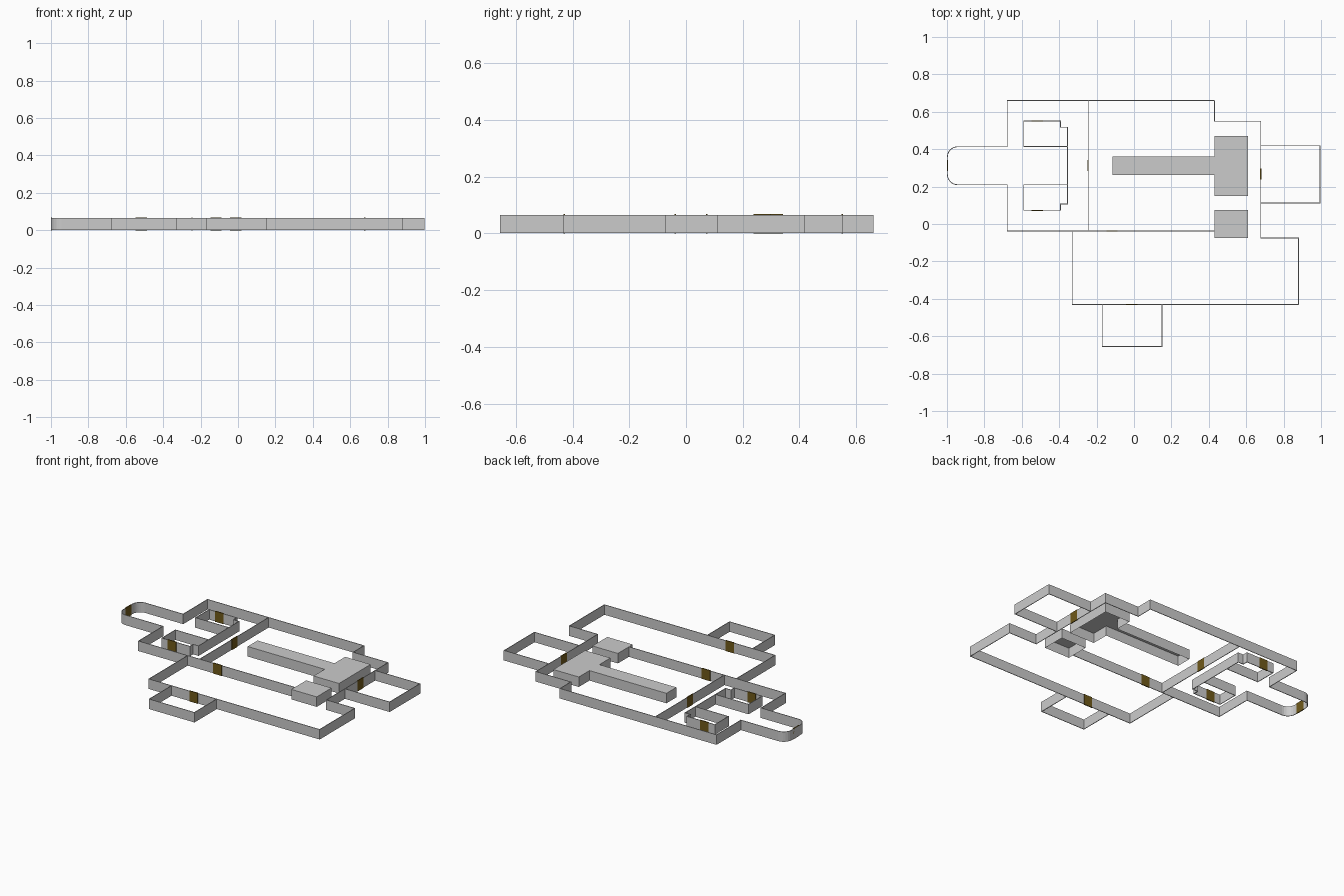
import bpy, bmesh, math

if "Cube" in bpy.data.objects:
    bpy.data.objects.remove(bpy.data.objects["Cube"])

Z0, Z1, T = 0.002, 0.066, 0.004

brown = bpy.data.materials.new("door_brown")
brown.diffuse_color = (0.16, 0.10, 0.01, 1)
brown.use_nodes = True
brown.node_tree.nodes["Principled BSDF"].inputs["Base Color"].default_value = brown.diffuse_color


def finish(name, bm):
    me = bpy.data.meshes.new(name)
    bm.to_mesh(me)
    bm.free()
    ob = bpy.data.objects.new(name, me)
    bpy.context.collection.objects.link(ob)
    return ob


def wall(name, pts, closed=False):
    """Thin upright wall along a plan path."""
    bm = bmesh.new()
    cols = [(bm.verts.new((x, y, Z0)), bm.verts.new((x, y, Z1))) for x, y in pts]
    pairs = list(zip(cols, cols[1:]))
    if closed:
        pairs.append((cols[-1], cols[0]))
    for a, b in pairs:
        bm.faces.new((a[0], b[0], b[1], a[1]))
    ob = finish(name, bm)
    mod = ob.modifiers.new("thickness", 'SOLIDIFY')
    mod.thickness, mod.offset, mod.use_even_offset = T, 0, True
    return ob


def block(name, pts):
    """Raised solid with an open underside."""
    bm = bmesh.new()
    low = [bm.verts.new((x, y, Z0)) for x, y in pts]
    top = [bm.verts.new((x, y, Z1)) for x, y in pts]
    bm.faces.new(top)
    n = len(pts)
    for i in range(n):
        j = (i + 1) % n
        bm.faces.new((low[i], low[j], top[j], top[i]))
    return finish(name, bm)


def door(name, x, y, along_x):
    """Brown door panel set in a wall."""
    sx, sy = (0.06, 0.006) if along_x else (0.006, 0.06)
    bm = bmesh.new()
    bmesh.ops.create_cube(bm, size=1)
    for v in bm.verts:
        v.co = (x + v.co.x * sx, y + v.co.y * sy, 0.034 + v.co.z * 0.068)
    finish(name, bm).data.materials.append(brown)


def arc(cx, cy, r, a0, a1, n=6):
    return [(cx + r * math.cos(math.radians(a0 + (a1 - a0) * i / n)),
             cy + r * math.sin(math.radians(a0 + (a1 - a0) * i / n)))
            for i in range(n + 1)]


# Hall with rounded alcove on the left
wall("hall_wall", [(0.43, 0.66), (-0.678, 0.66), (-0.678, 0.413)]
     + arc(-0.943, 0.358, 0.055, 90, 180) + arc(-0.943, 0.265, 0.055, 180, 270)
     + [(-0.678, 0.21), (-0.678, -0.038), (0.43, -0.038)])

# Right and lower outer walls
wall("outer_wall", [(0.43, 0.66), (0.43, 0.55), (0.678, 0.55), (0.678, -0.075),
                    (0.879, -0.075), (0.879, -0.43), (-0.33, -0.43), (-0.33, -0.038)])
wall("partition_wall", [(-0.245, 0.66), (-0.245, -0.038)])

# Side rooms
wall("right_room", [(0.678, 0.418), (0.995, 0.418), (0.995, 0.112), (0.678, 0.112)])
wall("front_room", [(-0.17, -0.43), (-0.17, -0.655), (0.15, -0.655), (0.15, -0.43)])

# Inner booths, mirrored about the hall axis, with the screen between them
AXIS = 0.312
for side, s in (("back", 1), ("front", -1)):
    pts = [(-0.355, 0.102), (-0.59, 0.102), (-0.59, 0.239), (-0.393, 0.239),
           (-0.393, 0.205), (-0.355, 0.205)]
    wall("booth_" + side, [(x, AXIS + s * d) for x, d in pts], closed=True)
    door("booth_door_" + side, -0.517, AXIS + s * 0.239, True)
wall("booth_screen", [(-0.355, AXIS - 0.102), (-0.355, AXIS + 0.102)])

# Raised counters
block("t_counter", [(-0.115, 0.262), (0.43, 0.262), (0.43, 0.15), (0.61, 0.15),
                    (0.61, 0.47), (0.43, 0.47), (0.43, 0.362), (-0.115, 0.362)])
block("small_counter", [(0.43, -0.075), (0.61, -0.075), (0.61, 0.075), (0.43, 0.075)])

# Doors
for name, x, y, ax in (("alcove_door", -0.997, 0.313, False),
                       ("partition_door", -0.245, 0.313, False),
                       ("right_room_door", 0.678, 0.268, False),
                       ("hall_door", -0.117, -0.038, True),
                       ("front_room_door", -0.012, -0.43, True)):
    door(name, x, y, ax)
